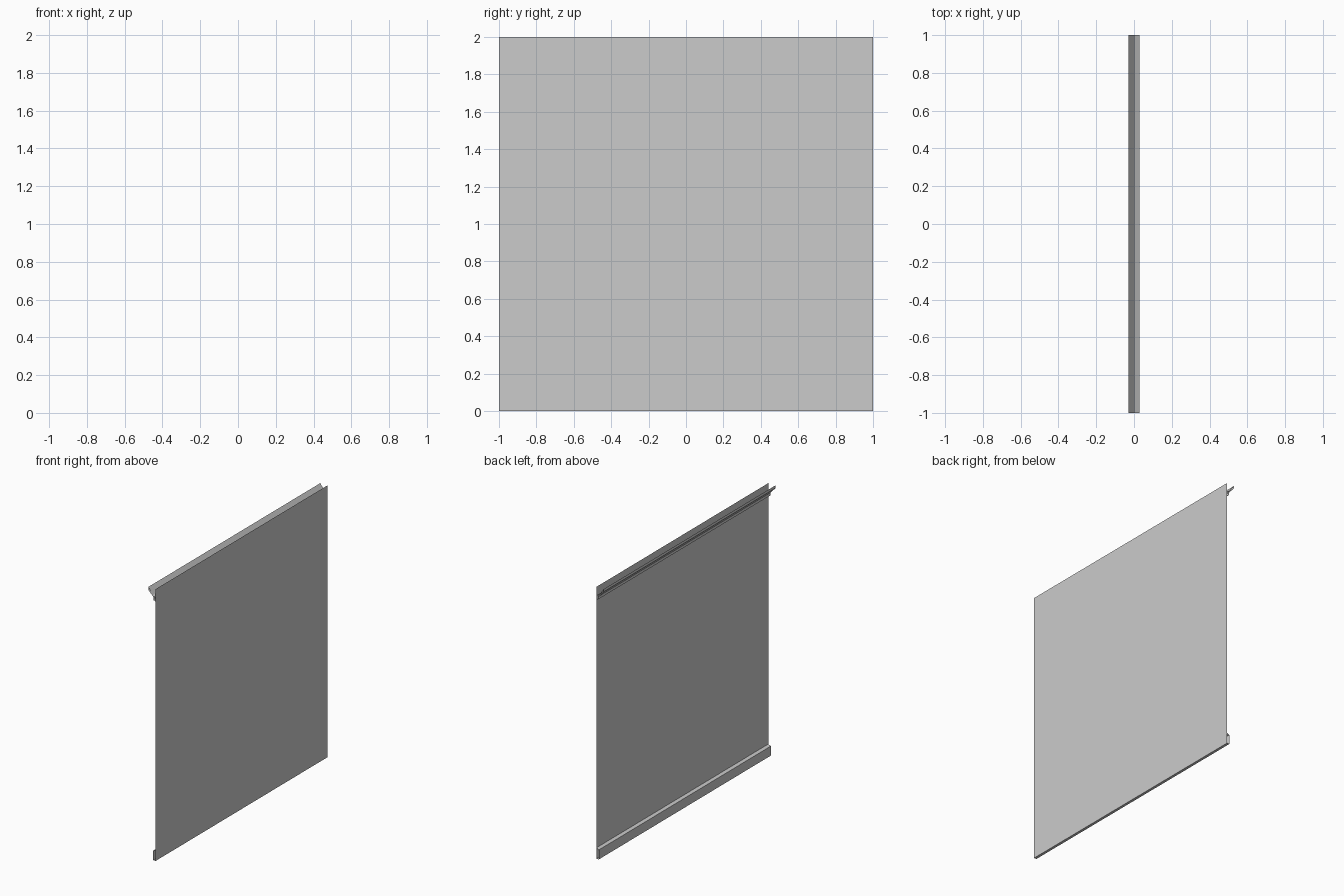
import bpy

if "Cube" in bpy.data.objects:
    bpy.data.objects.remove(bpy.data.objects["Cube"])


def extruded_sheet(name, profile, closed=False):
    """Open-ended sheet: an (x, z) profile run along y."""
    n = len(profile)
    verts = [(x, y, z) for y in (-1, 1) for x, z in profile]
    spans = n if closed else n - 1
    faces = [(i, (i + 1) % n, n + (i + 1) % n, n + i) for i in range(spans)]
    mesh = bpy.data.meshes.new(name)
    mesh.from_pydata(verts, [], faces)
    obj = bpy.data.objects.new(name, mesh)
    bpy.context.collection.objects.link(obj)
    return obj


# Flat main panel
extruded_sheet("panel", [(0.03, 0), (0.03, 2)])

# Hollow hem along the bottom, with a sloped top
extruded_sheet("bottom_hem", [(0.03, 0.08), (0.01, 0.07), (0.01, 0), (0.03, 0)])

# Angled hook behind the top edge
extruded_sheet("top_hook", [(0.03, 1.905), (0.012, 1.915), (0.012, 1.935),
                            (-0.03, 1.98), (-0.03, 2.0), (0.005, 1.95),
                            (0.03, 1.935)])
